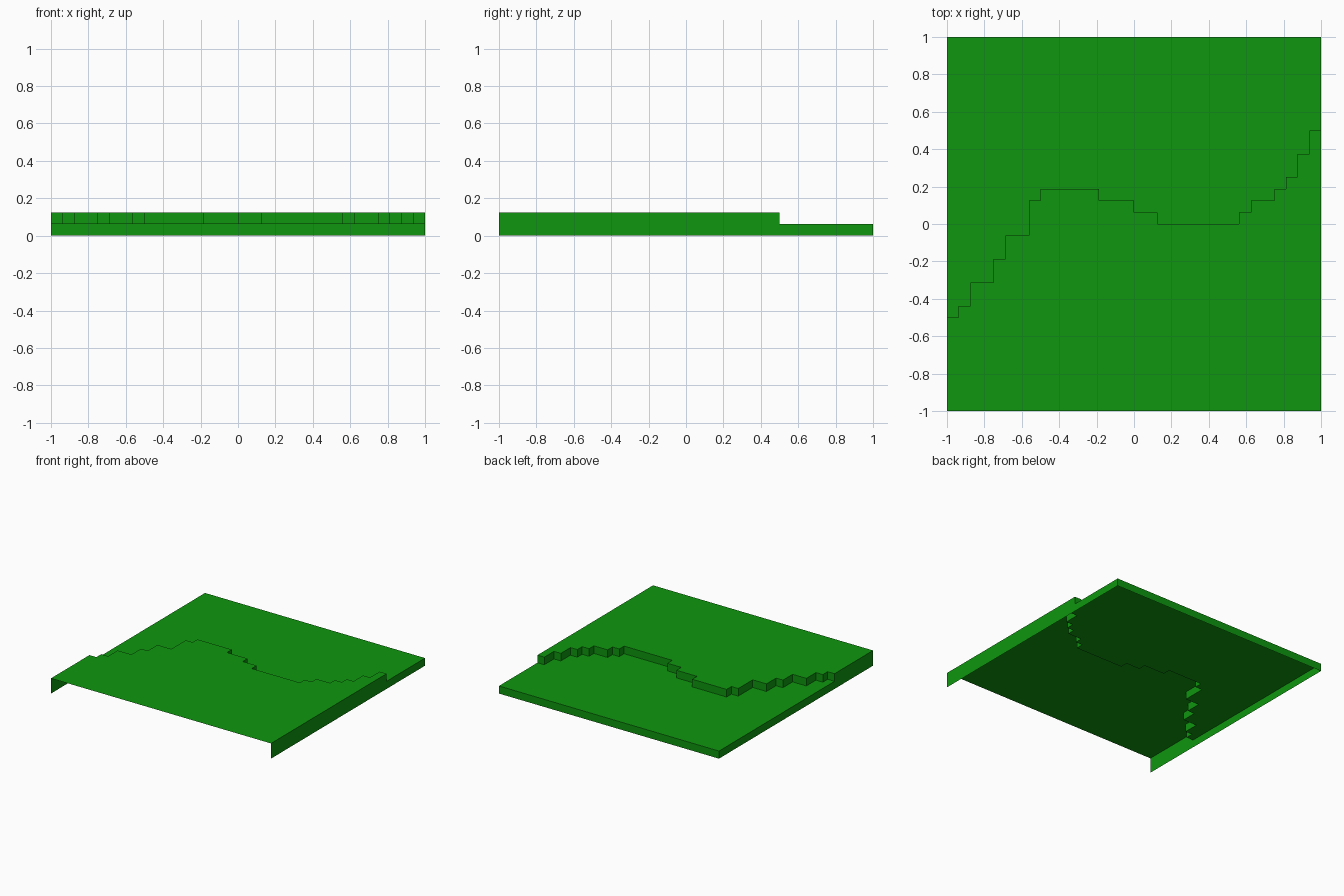
import bpy, bmesh

if "Cube" in bpy.data.objects:
    bpy.data.objects.remove(bpy.data.objects["Cube"])

U = 1 / 16            # grid unit of the stepped edge
LOW, HIGH = U, 2 * U  # heights of the two terraces

green = bpy.data.materials.new("grass green")
green.diffuse_color = (0.0045, 0.305, 0.0045, 1)
green.use_nodes = True
green.node_tree.nodes["Principled BSDF"].inputs["Base Color"].default_value = green.diffuse_color


def make(name, polygons):
    """One flat-shaded object from a list of polygons."""
    bm = bmesh.new()
    for poly in polygons:
        bm.faces.new([bm.verts.new(p) for p in poly])
    bmesh.ops.remove_doubles(bm, verts=bm.verts, dist=1e-5)
    mesh = bpy.data.meshes.new(name)
    bm.to_mesh(mesh)
    bm.free()
    mesh.materials.append(green)
    ob = bpy.data.objects.new(name, mesh)
    bpy.context.collection.objects.link(ob)
    return ob


# Stepped cliff line: (end x, y) of each run, in grid units
runs = [(-15, -8), (-14, -7), (-12, -5), (-11, -3), (-9, -1), (-8, 2), (-3, 3),
        (0, 2), (2, 1), (9, 0), (10, 1), (12, 2), (13, 3), (14, 4), (15, 6), (16, 8)]
path, x = [], -16
for end, y in runs:
    path += [(x * U, y * U), (end * U, y * U)]
    x = end


def at(points, z):
    return [(px, py, z) for px, py in points]


# Terrace tops
make("upper_ground", [at([(-1, -1), (1, -1)] + path[::-1], HIGH)])
make("lower_ground", [at(path + [(1, 1), (-1, 1)], LOW)])

# Vertical cliff between the terraces
make("cliff", [[(*b, LOW), (*a, LOW), (*a, HIGH), (*b, HIGH)]
               for a, b in zip(path, path[1:])])


# Outer skirt: back and both sides, open at the front and underneath
def side(sx, step):
    poly = [(sx, -1, 0), (sx, 1, 0), (sx, 1, LOW),
            (sx, step, LOW), (sx, step, HIGH), (sx, -1, HIGH)]
    return poly if sx > 0 else poly[::-1]


make("skirt", [side(-1, path[0][1]), side(1, path[-1][1]),
               [(1, 1, 0), (-1, 1, 0), (-1, 1, LOW), (1, 1, LOW)]])
